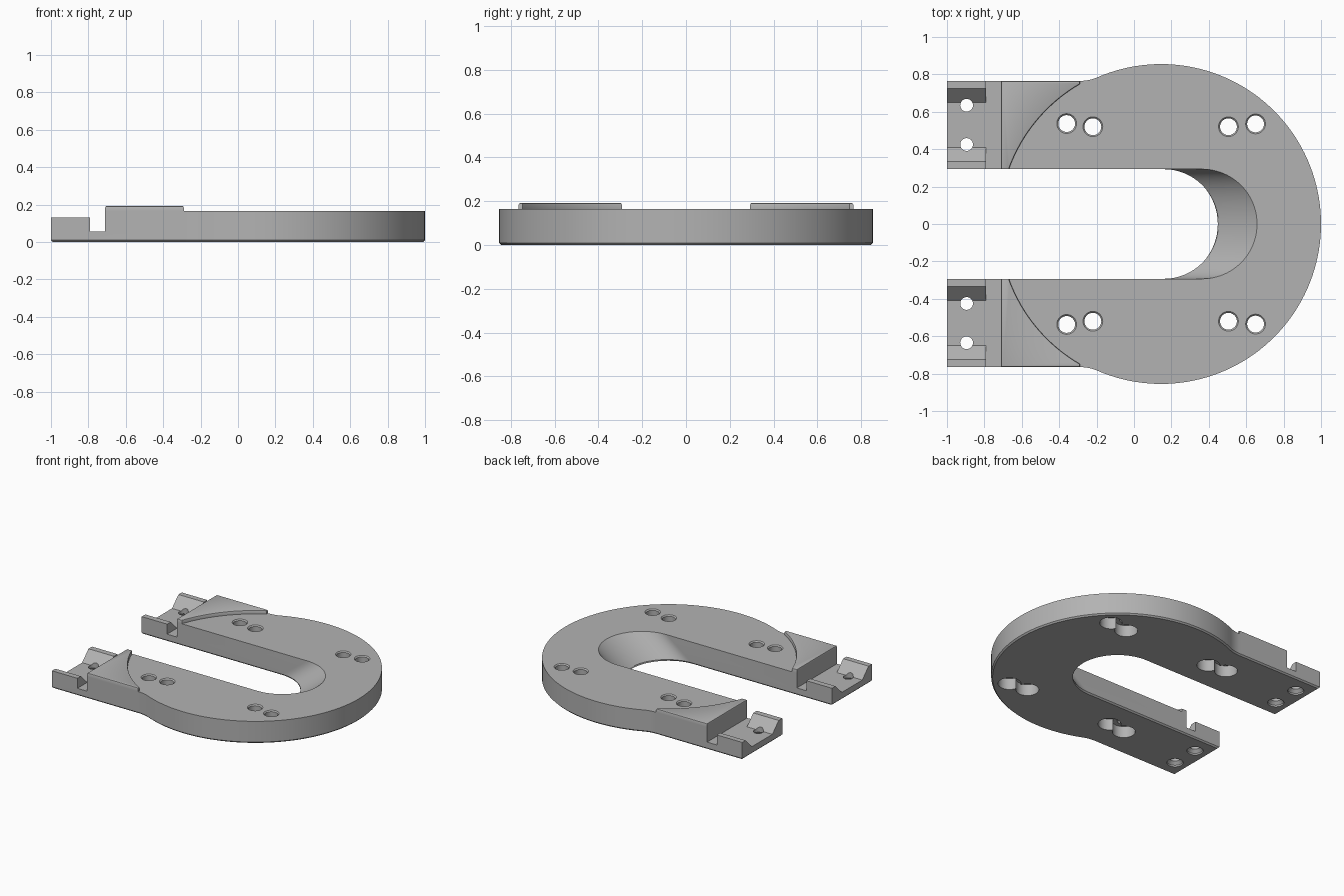
import bpy, bmesh, math
from math import cos, sin, pi

if "Cube" in bpy.data.objects:
    bpy.data.objects.remove(bpy.data.objects["Cube"])

CX, R = 0.145, 0.855            # disc centre and radius
Y_IN, Y_OUT = 0.293, 0.765      # arm edges
TOP, FLOOR = 0.165, 0.055
PAD_X = -0.71

grey = bpy.data.materials.new("grey")
grey.diffuse_color = (0.45, 0.45, 0.45, 1)
grey.use_nodes = True
grey.node_tree.nodes["Principled BSDF"].inputs["Base Color"].default_value = grey.diffuse_color


def arc(cx, cy, r, a0, a1, n):
    return [(cx + r * cos(a0 + (a1 - a0) * i / n), cy + r * sin(a0 + (a1 - a0) * i / n))
            for i in range(n + 1)]


def loft(name, rings):
    """Closed solid through rings of equal point count."""
    bm = bmesh.new()
    vs = [[bm.verts.new(p) for p in ring] for ring in rings]
    n = len(vs[0])
    for a, b in zip(vs, vs[1:]):
        for i in range(n):
            j = (i + 1) % n
            bm.faces.new((a[i], a[j], b[j], b[i]))
    bm.faces.new(vs[0][::-1])
    bm.faces.new(vs[-1])
    bmesh.ops.recalc_face_normals(bm, faces=bm.faces)
    me = bpy.data.meshes.new(name)
    bm.to_mesh(me)
    bm.free()
    me.materials.append(grey)
    ob = bpy.data.objects.new(name, me)
    bpy.context.collection.objects.link(ob)
    return ob


def turned(name, x, y, profile, n=32):
    """Upright round solid from (radius, z) pairs."""
    return loft(name, [[(px, py, z) for px, py in arc(x, y, r, 0, 2 * pi, n)[:-1]]
                       for r, z in profile])


def cut(ob, cutter):
    m = ob.modifiers.new("cut", 'BOOLEAN')
    m.operation, m.solver, m.object = 'DIFFERENCE', 'EXACT', cutter
    bpy.context.view_layer.objects.active = ob
    bpy.ops.object.modifier_apply(modifier=m.name)
    bpy.data.objects.remove(cutter)


def outline(d, shift):
    """Horseshoe outline inset by d, with the inner bend moved along x."""
    f = 0.24                                        # neck fillet radius
    dx, dy = 0.435, Y_OUT + f
    t = math.atan2(dy, -dx)                         # tangent angle on the disc
    neck = arc(CX - dx, dy, f + d, -pi / 2, t - pi, 8)
    half = [(-1 + d, Y_OUT - d)] + neck
    disc = arc(CX, 0, R - d, t, -t, 96)[1:-1]
    bend = arc(CX + shift, 0, Y_IN + d, -pi / 2, pi / 2, 48)
    return (half + disc + [(x, -y) for x, y in reversed(half)]
            + [(-1 + d, -Y_IN - d)] + bend + [(-1 + d, Y_IN + d)])


# Horseshoe plate with slanted inner bend and bottom chamfer
plate = loft("plate", [[(x, y, z) for x, y in outline(d, 0.22 * z / TOP)]
                       for d, z in ((0.01, 0), (0, 0.01), (0, TOP))])

# Lowered arm ends and cross slots
step = [(-1.1, 0.13), (-0.79, 0.13), (-0.79, FLOOR), (PAD_X, FLOOR), (PAD_X, 0.3), (-1.1, 0.3)]
cut(plate, loft("step_cutter", [[(x, y, z) for x, z in step] for y in (-1, 1)]))

for s in (-1, 1):
    # Flared channel along each arm end
    chan = [(0.41, FLOOR), (0.65, FLOOR), (0.775, 0.18), (0.285, 0.18)]
    cut(plate, loft("channel_cutter", [[(x, s * y, z) for y, z in chan] for x in (-1.1, -0.75)]))
    # Countersunk screw holes in the channel
    for y in (0.425, 0.635):
        cut(plate, turned("screw_cutter", -0.895, s * y,
                          ((0.055, -0.01), (0.055, 0.012), (0.034, 0.033), (0.034, 0.2))))
    # Counterbored bolt holes
    for x, y in ((-0.36, 0.537), (-0.22, 0.52), (0.505, 0.52), (0.65, 0.535)):
        cut(plate, turned("bolt_cutter", x, s * y,
                          ((0.078, -0.01), (0.078, 0.085), (0.045, 0.085),
                           (0.045, 0.157), (0.053, TOP), (0.053, 0.2))))

# Raised pads with a curved edge following the disc
RP = 0.865
a0 = pi - math.asin(Y_IN / RP)
a1 = math.acos((-0.29 - CX) / RP)
shape = [(PAD_X, Y_IN)] + arc(CX, 0, RP, a0, a1, 20) + [(-0.29, Y_OUT), (PAD_X, Y_OUT)]
pads = []
for s, side in ((-1, "front"), (1, "back")):
    pad = loft(side + "_pad", [[(x, s * y, z) for x, y in shape] for z in (TOP, 0.192)])
    bm = bmesh.new()
    bm.from_mesh(pad.data)
    rim = [e for e in bm.edges if all(v.co.z > 0.19 for v in e.verts)]
    bmesh.ops.bevel(bm, geom=rim, offset=0.008, segments=2, profile=0.5, affect='EDGES')
    bm.to_mesh(pad.data)
    bm.free()
    pads.append(pad)

# Smooth curves, sharp edges
bpy.ops.object.select_all(action='DESELECT')
for ob in [plate] + pads:
    ob.select_set(True)
bpy.context.view_layer.objects.active = plate
bpy.ops.object.shade_smooth_by_angle(angle=math.radians(25))
